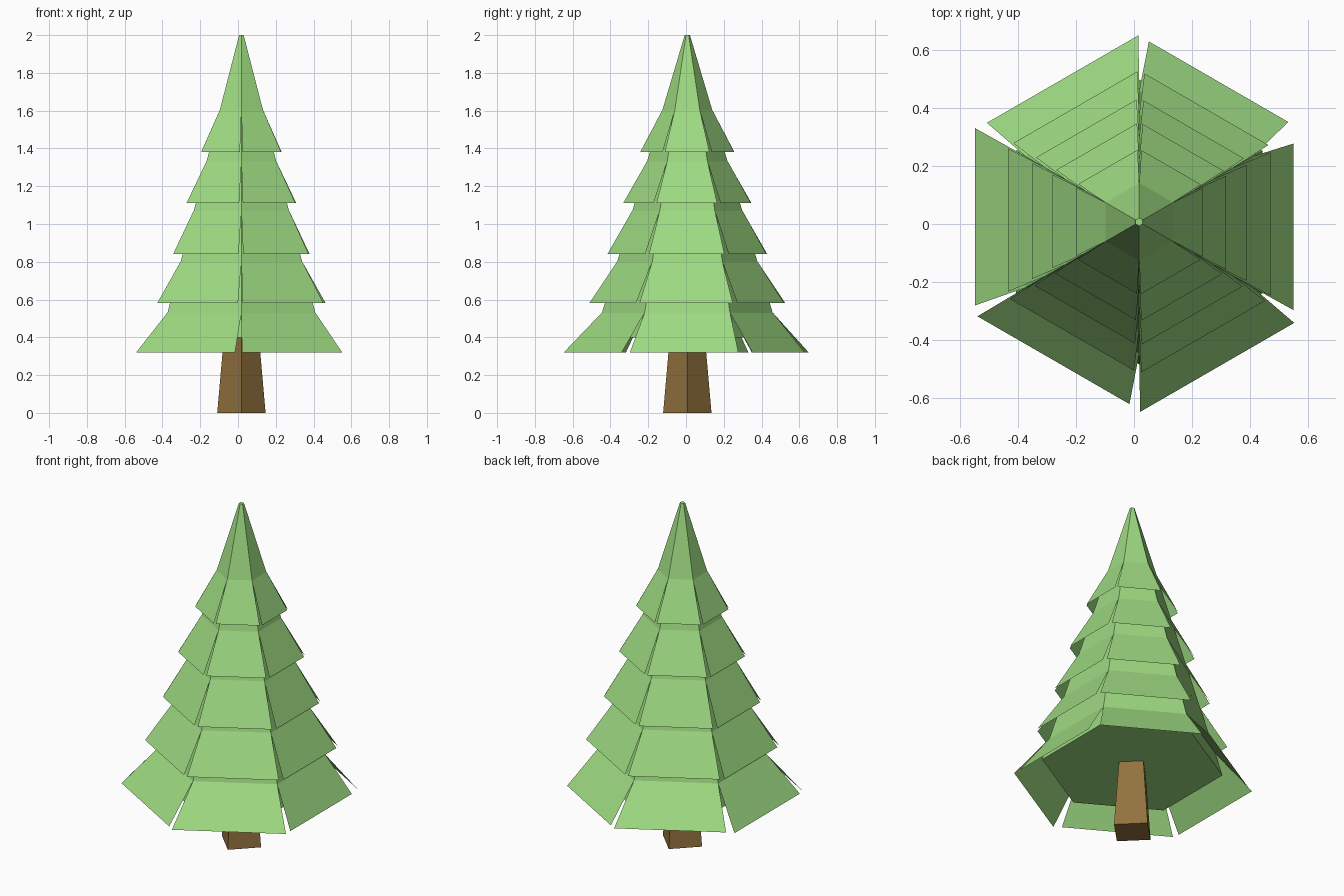
import bpy, bmesh
from math import cos, sin, pi, sqrt, radians

if "Cube" in bpy.data.objects:
    bpy.data.objects.remove(bpy.data.objects["Cube"])

CX, CY = 0.018, 0.007          # the tree axis sits slightly off the origin


def material(name, color):
    m = bpy.data.materials.new(name)
    m.diffuse_color = (*color, 1)
    m.use_nodes = True
    m.node_tree.nodes["Principled BSDF"].inputs["Base Color"].default_value = m.diffuse_color
    return m


green = material("needles", (0.34, 0.70, 0.22))
brown = material("bark", (0.29, 0.17, 0.05))


def finish(bm, name, mat):
    mesh = bpy.data.meshes.new(name)
    bm.to_mesh(mesh)
    bm.free()
    mesh.materials.append(mat)
    obj = bpy.data.objects.new(name, mesh)
    obj.location = (CX, CY, 0)
    bpy.context.collection.objects.link(obj)
    return obj


def tapered_prism(name, sides, r0, z0, r1, z1, turn, mat):
    bm = bmesh.new()
    rings = []
    for r, z in ((r0, z0), (r1, z1)):
        angles = [turn + 2 * pi * i / sides for i in range(sides)]
        rings.append([bm.verts.new((r * cos(a), r * sin(a), z)) for a in angles])
    low, high = rings
    for i in range(sides):
        j = (i + 1) % sides
        bm.faces.new((low[i], low[j], high[j], high[i]))
    bm.faces.new(low[::-1])
    bm.faces.new(high)
    return finish(bm, name, mat)


def core_apothem(z):
    return 0.012 + 0.258 * (2 - z)


# Square trunk and six-sided foliage core
tapered_prism("trunk", 4, 0.128, 0, 0.092, 0.41, 0, brown)
k = 2 / sqrt(3)
tapered_prism("foliage_core", 6, core_apothem(0.4) * k, 0.4,
              core_apothem(2) * k, 2, radians(30), green)

# Flared branch panels: top z, bottom z, bottom distance, side extents of the edge
tiers = [(1.60, 1.382, 0.218, -0.95, 0.93),
         (1.33, 1.110, 0.298, -0.95, 0.92),
         (1.07, 0.842, 0.370, -0.95, 0.92),
         (0.80, 0.582, 0.452, -0.97, 0.92),
         (0.53, 0.320, 0.560, -0.99, 0.88)]
# Slight irregularity of the lowest skirt around the six sides
skirt_dist = [0.532, 0.555, 0.558, 0.566, 0.560, 0.568]

for t, (z_top, z_low, dist, lo, hi) in enumerate(tiers):
    bm = bmesh.new()
    for i in range(6):
        a = i * pi / 3
        d = skirt_dist[i] if t == 4 else dist
        start = -0.85 if (t == 4 and i == 1) else lo

        def point(r, side, z):
            s = side * dist_edge(r)
            return bm.verts.new((r * cos(a) - s * sin(a), r * sin(a) + s * cos(a), z))

        def dist_edge(r):
            return r / sqrt(3)

        top = core_apothem(z_top) + 0.001
        bm.faces.new((point(d, start, z_low), point(d, hi, z_low),
                      point(top, 1, z_top), point(top, -1, z_top)))
    finish(bm, f"branch_tier_{t + 1}", green)
